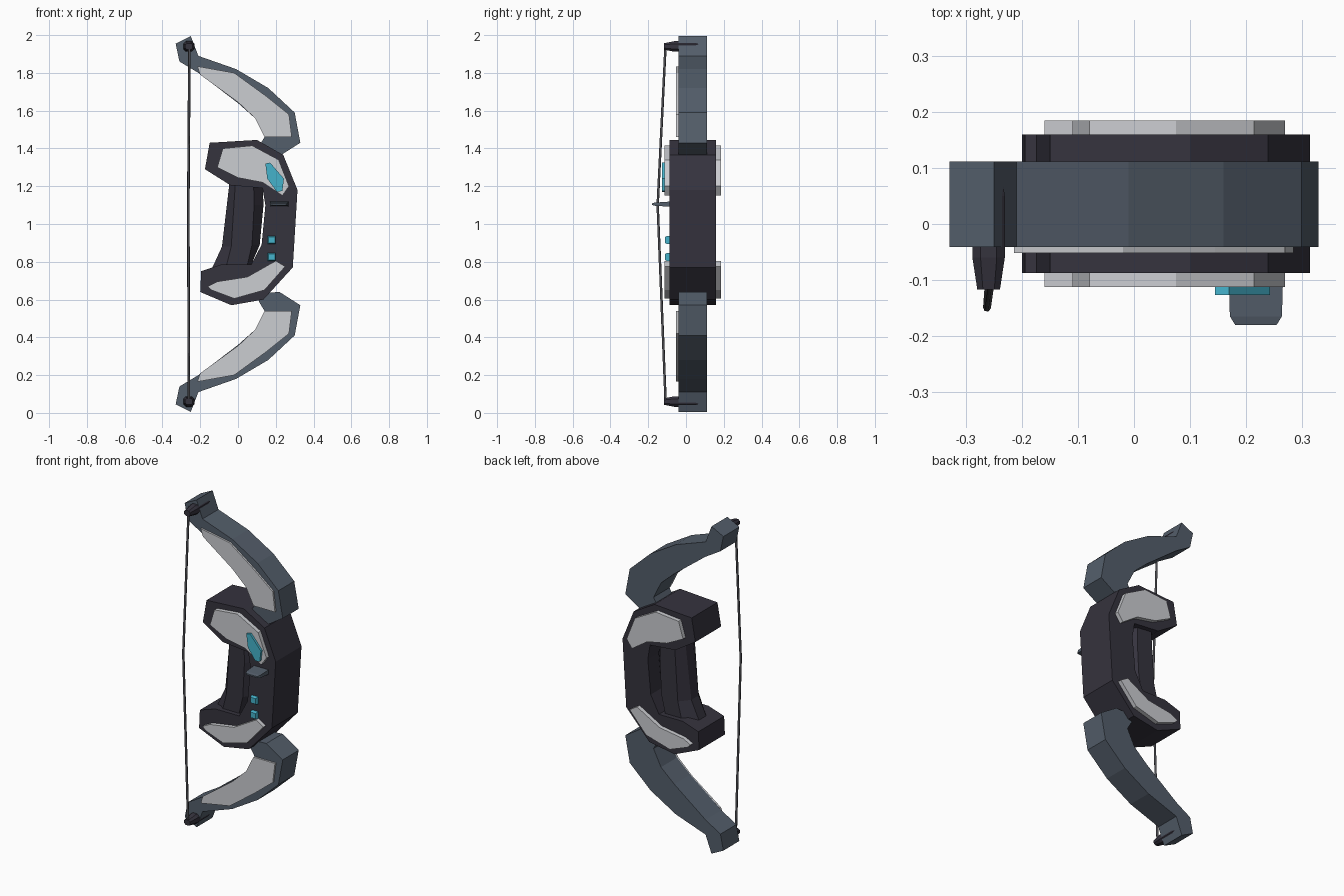
import bpy, bmesh

old = bpy.data.objects.get("Cube")
if old:
    bpy.data.objects.remove(old, do_unlink=True)


def material(name, rgb):
    m = bpy.data.materials.new(name)
    m.use_nodes = True
    m.diffuse_color = (*rgb, 1)
    m.node_tree.nodes["Principled BSDF"].inputs["Base Color"].default_value = (*rgb, 1)
    return m


DARK = material("dark_violet_grey", (0.036, 0.033, 0.048))
SLATE = material("slate_blue_grey", (0.088, 0.112, 0.146))
PALE = material("pale_grey", (0.60, 0.61, 0.64))
CYAN = material("glowing_cyan", (0.06, 0.45, 0.60))
CORD = material("cord_grey", (0.07, 0.07, 0.08))


def loft(name, outline, sections, mat, flip=False):
    """Skin an x/z outline along y; each section is (y, x scale, z scale)."""
    pts = [(x, 2 - z) for x, z in outline] if flip else outline
    cx = sum(p[0] for p in pts) / len(pts)
    cz = sum(p[1] for p in pts) / len(pts)
    bm = bmesh.new()
    rings = [[bm.verts.new((cx + (x - cx) * sx, y, cz + (z - cz) * sz)) for x, z in pts]
             for y, sx, sz in sections]
    bm.faces.new(rings[0])
    bm.faces.new(rings[-1][::-1])
    for a, b in zip(rings, rings[1:]):
        for i in range(len(pts)):
            j = (i + 1) % len(pts)
            bm.faces.new((a[i], b[i], b[j], a[j]))
    bmesh.ops.recalc_face_normals(bm, faces=bm.faces)
    me = bpy.data.meshes.new(name)
    bm.to_mesh(me)
    bm.free()
    me.materials.append(mat)
    ob = bpy.data.objects.new(name, me)
    bpy.context.collection.objects.link(ob)
    return ob


def prism(name, outline, y0, y1, mat, flip=False):
    return loft(name, outline, [(y0, 1, 1), (y1, 1, 1)], mat, flip)


def box(x, z, w, h):
    return [(x - w, z - h), (x + w, z - h), (x + w, z + h), (x - w, z + h)]


# Central C-shaped body
body = [(-0.15, 1.43), (0.10, 1.445), (0.24, 1.365), (0.315, 1.18), (0.29, 0.77),
        (0.135, 0.60), (-0.035, 0.57), (-0.20, 0.64), (-0.195, 0.75), (-0.09, 0.785),
        (0.07, 0.785), (0.125, 0.89), (0.145, 1.10), (0.13, 1.19), (-0.04, 1.205),
        (-0.175, 1.29)]
prism("body_frame", body, -0.088, 0.16, DARK)

# Faceted hand grip bridging the two arms
grip = [(-0.045, 1.22), (-0.085, 0.88), (-0.14, 0.76), (0.06, 0.76), (0.115, 0.89),
        (0.135, 1.10), (0.13, 1.22)]
loft("hand_grip", grip, [(-0.06, 0.55, 1), (0.0, 1, 1), (0.07, 1, 1), (0.13, 0.55, 1)], DARK)

# Pale armour plates, standing proud of the body front and back
upper = [(-0.11, 1.30), (-0.08, 1.40), (0.075, 1.415), (0.215, 1.34), (0.27, 1.20),
         (0.235, 1.15), (0.13, 1.22), (0.0, 1.245)]
lower = [(-0.16, 0.67), (-0.11, 0.695), (0.05, 0.72), (0.20, 0.805), (0.25, 0.775),
         (0.14, 0.65), (-0.02, 0.605), (-0.14, 0.65)]
for label, shape in (("upper", upper), ("lower", lower)):
    prism(label + "_front_plate", shape, -0.113, -0.08, PALE)
    prism(label + "_back_plate", shape, 0.15, 0.185, PALE)

# Limbs, thin limb plates and string nocks, mirrored top to bottom
limb = [(-0.25, 0.005), (-0.33, 0.045), (-0.31, 0.14), (-0.21, 0.20), (0.0, 0.36),
        (0.09, 0.44), (0.14, 0.54), (0.11, 0.59), (0.13, 0.635), (0.22, 0.64),
        (0.33, 0.57), (0.30, 0.41), (0.16, 0.28), (-0.01, 0.18), (-0.21, 0.11)]
limb_plate = [(-0.215, 0.165), (-0.20, 0.21), (0.0, 0.355), (0.09, 0.44), (0.14, 0.54),
              (0.285, 0.54), (0.27, 0.42), (0.145, 0.32), (-0.02, 0.20)]
w, h = 0.029, 0.028
nock = [(-0.26 + x * w, 0.06 + z * h) for x, z in
        ((-1, -.5), (-.5, -1), (.5, -1), (1, -.5), (1, .5), (.5, 1), (-.5, 1), (-1, .5))]
for label, flip in (("lower", False), ("upper", True)):
    prism(label + "_limb", limb, -0.041, 0.112, SLATE, flip)
    prism(label + "_limb_plate", limb_plate, -0.052, -0.04, PALE, flip)
    loft(label + "_nock", nock, [(-0.117, 0.7, 0.6), (-0.06, 1, 1), (0.05, 1, 1),
                                 (0.108, 0.7, 0.6)], DARK, flip)

# Cyan lights
crystal = [(0.145, 1.32), (0.17, 1.325), (0.243, 1.24), (0.235, 1.175), (0.205, 1.17),
           (0.155, 1.24)]
prism("crystal_light", crystal, -0.127, -0.112, CYAN)
for label, z in (("upper", 0.915), ("lower", 0.825)):
    loft(label + "_button_light", box(0.178, z, 0.021, 0.021),
         [(-0.11, 0.8, 0.8), (-0.10, 1, 1), (-0.08, 1, 1)], CYAN)

# Arrow rest shelf
loft("arrow_rest", box(0.218, 1.105, 0.049, 0.014),
     [(-0.181, 0.75, 0.3), (-0.165, 0.95, 0.6), (-0.08, 1, 1)], SLATE)

# Bow string drawn slightly forward at the middle
curve = bpy.data.curves.new("bow_string", "CURVE")
curve.dimensions = "3D"
curve.bevel_depth = 0.007
curve.bevel_resolution = 1
curve.use_fill_caps = True
line = curve.splines.new("POLY")
line.points.add(2)
for p, co in zip(line.points, ((-0.257, -0.108, 1.95), (-0.263, -0.15, 1.1),
                               (-0.26, -0.108, 0.06))):
    p.co = (*co, 1)
curve.materials.append(CORD)
bpy.context.collection.objects.link(bpy.data.objects.new("bow_string", curve))
